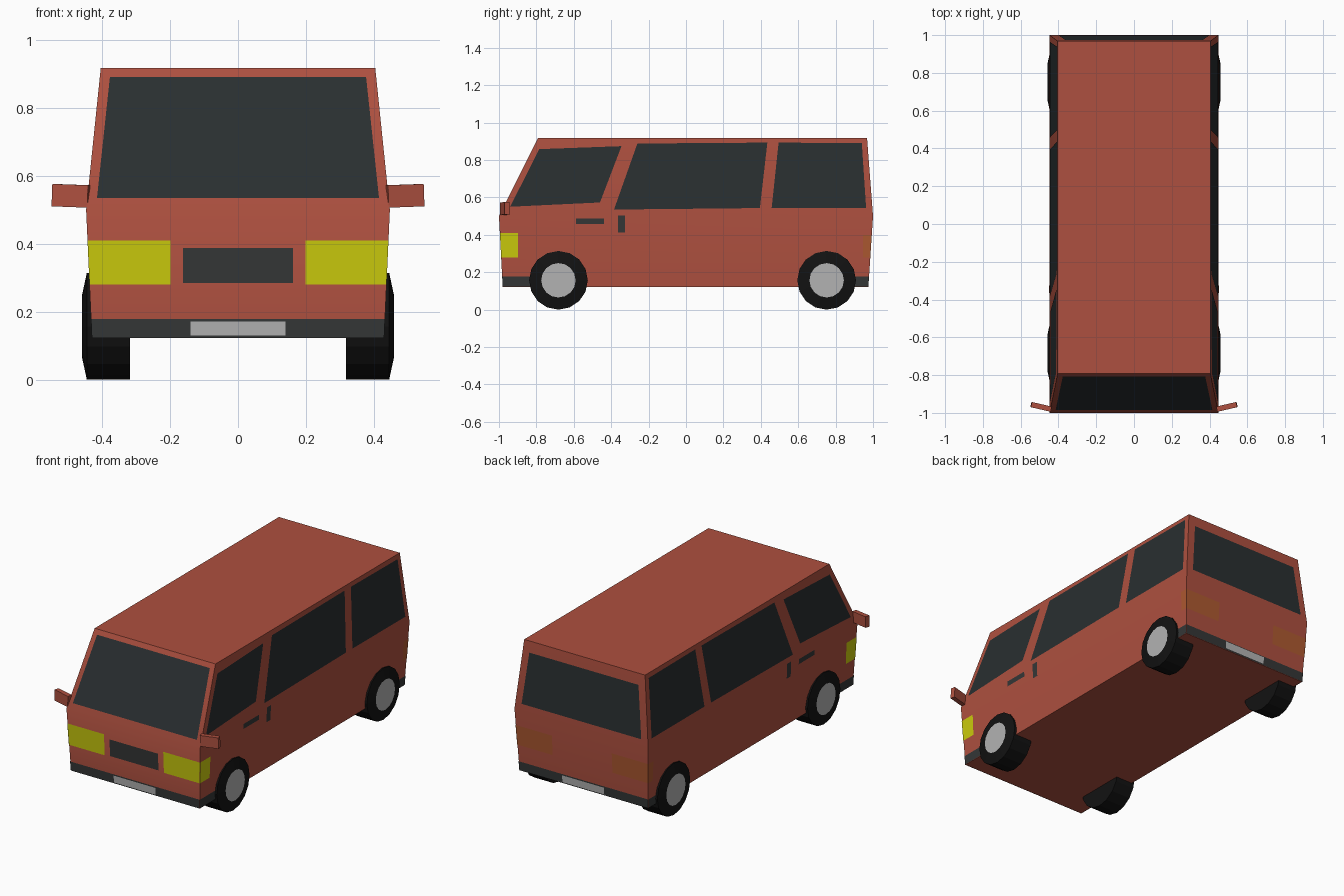
import bpy, bmesh, math
from mathutils import Vector, Matrix

if "Cube" in bpy.data.objects:
    bpy.data.objects.remove(bpy.data.objects["Cube"])


def material(name, rgb):
    m = bpy.data.materials.new(name)
    m.diffuse_color = (*rgb, 1)
    m.use_nodes = True
    m.node_tree.nodes["Principled BSDF"].inputs["Base Color"].default_value = m.diffuse_color
    return m


RED = material("red paint", (0.42, 0.08, 0.05))
GLASS = material("dark glass", (0.022, 0.028, 0.03))
TRIM = material("dark trim", (0.035, 0.038, 0.038))
RUBBER = material("rubber", (0.006, 0.006, 0.006))
YELLOW = material("headlight yellow", (0.6, 0.6, 0.004))
ORANGE = material("tail light orange", (0.42, 0.1, 0.03))
SILVER = material("silver", (0.45, 0.45, 0.45))

# Body sections: z, half width, front y, rear y
SECTIONS = [(0.122, 0.430, -0.980, 0.975),
            (0.500, 0.447, -1.000, 1.000),
            (0.917, 0.404, -0.792, 0.968)]


def section(z):
    a, b = SECTIONS[:2] if z <= 0.5 else SECTIONS[1:]
    t = (z - a[0]) / (b[0] - a[0])
    return [p + (q - p) * t for p, q in zip(a, b)]


def make(name, bm, mats):
    me = bpy.data.meshes.new(name)
    bm.to_mesh(me)
    bm.free()
    for m in mats:
        me.materials.append(m)
    ob = bpy.data.objects.new(name, me)
    bpy.context.collection.objects.link(ob)
    return ob


# Points lying on the body skin
def on_side(pts, s):
    return [Vector((s * section(z)[1], y, z)) for y, z in pts]


def on_end(pts, rear):
    return [Vector((x, section(z)[3 if rear else 2], z)) for x, z in pts]


def rect(a0, a1, z0, z1):
    return [(a0, z0), (a1, z0), (a1, z1), (a0, z1)]


def sides(pts):
    return [on_side(pts, s) for s in (-1, 1)]


def corner_band(x0, z0, z1, rear, depth):
    """Band from x0 out to the corner, then back along each side."""
    faces = []
    for s in (-1, 1):
        pts = [(s * x0, z0), (s * section(z0)[1], z0), (s * section(z1)[1], z1), (s * x0, z1)]
        faces.append(on_end(pts, rear))
        e = 3 if rear else 2
        inner = section(z0)[e] - depth if rear else section(z0)[e] + depth
        faces.append(on_side([(inner, z0), (section(z0)[e], z0),
                              (section(z1)[e], z1), (inner, z1)], s))
    return faces


def panel(name, mat, faces, lift=0.002):
    bm = bmesh.new()
    for pts in faces:
        f = bm.faces.new([bm.verts.new(p) for p in pts])
        f.normal_update()
        if f.normal.dot(f.calc_center_median() - Vector((0, 0, 0.5))) < 0:
            f.normal_flip()
        n = f.normal.copy()
        for v in f.verts:
            v.co += n * lift
    return make(name, bm, [mat])


# Body shell lofted through the three sections
bm = bmesh.new()
rings = [[bm.verts.new(c) for c in ((-w, f, z), (w, f, z), (w, r, z), (-w, r, z))]
         for z, w, f, r in SECTIONS]
for lo, hi in zip(rings, rings[1:]):
    for i in range(4):
        j = (i + 1) % 4
        bm.faces.new((lo[i], lo[j], hi[j], hi[i]))
bm.faces.new(rings[0][::-1])
bm.faces.new(rings[-1])
body = make("body", bm, [RED])
bpy.context.view_layer.objects.active = body
body.select_set(True)
bpy.ops.object.shade_smooth_by_angle(angle=math.radians(40))

# Windows
panel("windshield", GLASS, [on_end([(-.415, .534), (.415, .534), (.377, .89), (-.377, .89)], False)])
panel("rear_window", GLASS, [on_end([(-.40, .54), (.40, .54), (.365, .85), (-.365, .85)], True)])
panel("front_side_window", GLASS, sides([(-.94, .55), (-.46, .573), (-.345, .874), (-.785, .858)]))
panel("middle_side_window", GLASS, sides([(-.385, .535), (.395, .543), (.435, .893), (-.26, .888)]))
panel("rear_side_window", GLASS, sides([(.458, .543), (.963, .543), (.94, .89), (.495, .893)]))

# Door handles
panel("front_door_handle", TRIM, sides(rect(-.588, -.438, .457, .488)))
panel("sliding_door_handle", TRIM, sides(rect(-.364, -.326, .412, .503)))

# Lights, grille, bumpers and plates
panel("headlights", YELLOW, corner_band(.198, .28, .41, False, .09))
panel("tail_lights", ORANGE, corner_band(.20, .28, .40, True, .04))
panel("grille", TRIM, [on_end(rect(-.162, .162, .285, .388), False)])
for end, rear in (("front", False), ("rear", True)):
    panel(end + "_bumper", TRIM, corner_band(0, .123, .178, rear, .16))
    panel(end + "_plate", SILVER, [on_end(rect(-.14, .14, .13, .172), rear)], .005)

# Mirrors
for side, s in (("right", 1), ("left", -1)):
    bm = bmesh.new()
    bmesh.ops.create_cube(bm, size=1, matrix=Matrix.Translation((s * .492, -.968, .541))
                          @ Matrix.Rotation(s * math.radians(13), 4, 'Z')
                          @ Matrix.Rotation(s * math.radians(-2), 4, 'Y')
                          @ Matrix.Diagonal((.108, .028, .066, 1)))
    make(side + "_mirror", bm, [RED])


# Wheels: tyre profile (x, radius) spun round the axle, closed by a silver hub
def wheel(name, s, y, n=16, r=.157):
    bm = bmesh.new()
    rings = [[bm.verts.new((s * x, y + q * math.sin(2 * math.pi * i / n),
                            r - q * math.cos(2 * math.pi * i / n))) for i in range(n)]
             for x, q in ((.318, r), (.445, r), (.459, .092))]
    for a, b in zip(rings, rings[1:]):
        for i in range(n):
            bm.faces.new((a[i], a[(i + 1) % n], b[(i + 1) % n], b[i]))
    bm.faces.new(rings[0])
    bm.faces.new(rings[-1]).material_index = 1
    bmesh.ops.recalc_face_normals(bm, faces=bm.faces)
    make(name, bm, [RUBBER, SILVER])


for side, s in (("right", 1), ("left", -1)):
    wheel("front_" + side + "_wheel", s, -.682)
    wheel("rear_" + side + "_wheel", s, .752)
